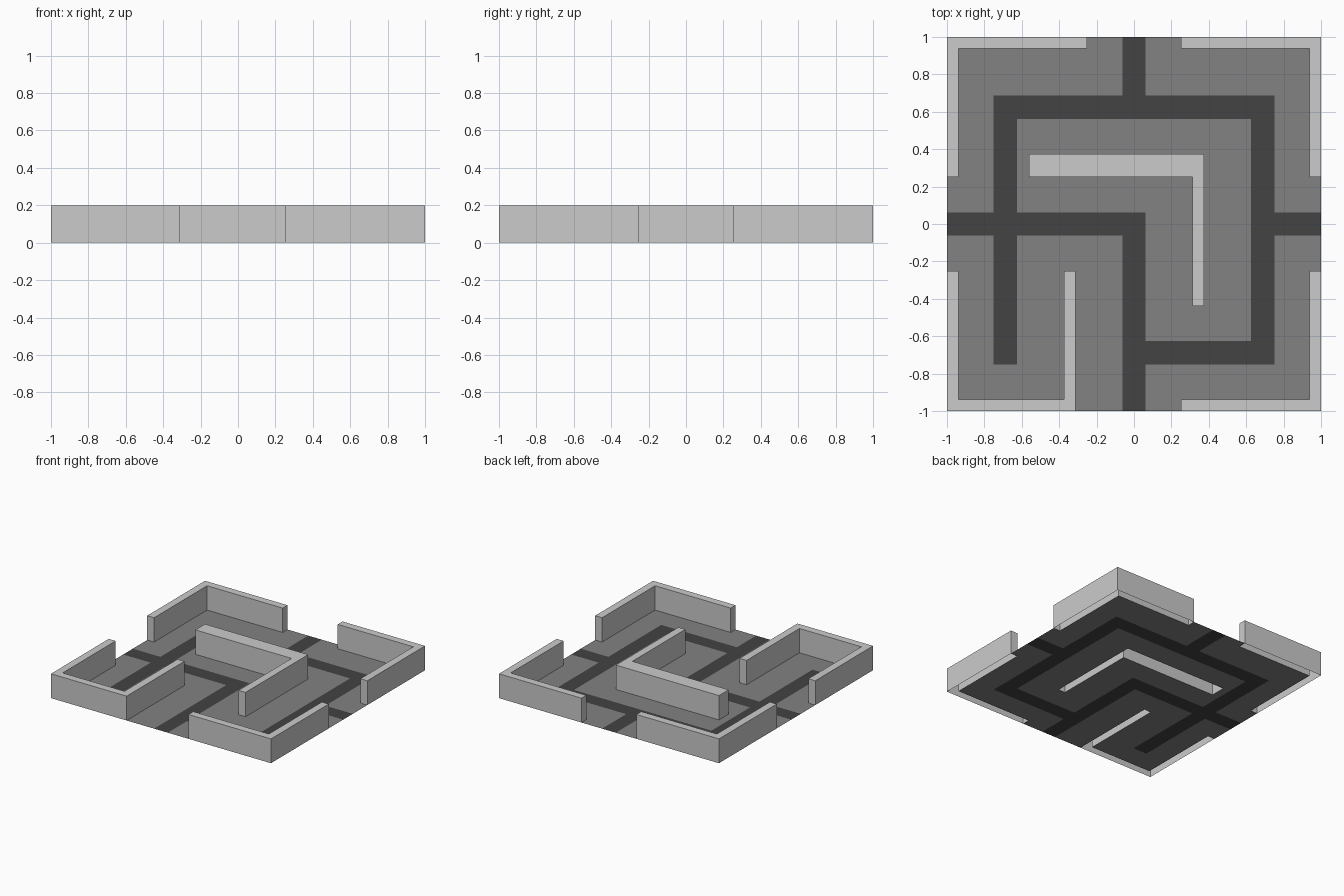
import bpy
import bmesh

if "Cube" in bpy.data.objects:
    bpy.data.objects.remove(bpy.data.objects["Cube"])

U = 1 / 16       # layout module
HEIGHT = 0.2     # wall height


def inside(x, y, rects):
    return any(a < x < b and c < y < d for a, b, c, d in rects)


def build(name, keep, rects, z=0.0, drop=0.0, material=None):
    """Flat cells cut along the rectangles' lines; drop adds skirts below the outline."""
    xs = sorted({v for r in rects for v in r[:2]})
    ys = sorted({v for r in rects for v in r[2:]})
    bm = bmesh.new()
    verts = {}

    def vert(x, y):
        if (x, y) not in verts:
            verts[x, y] = bm.verts.new((x * U, y * U, z))
        return verts[x, y]

    for a, b in zip(xs, xs[1:]):
        for c, d in zip(ys, ys[1:]):
            if keep((a + b) / 2, (c + d) / 2):
                bm.faces.new([vert(a, c), vert(b, c), vert(b, d), vert(a, d)])
    if drop:
        rim = [e for e in bm.edges if e.is_boundary]
        new = bmesh.ops.extrude_edge_only(bm, edges=rim)["geom"]
        low = [g for g in new if isinstance(g, bmesh.types.BMVert)]
        bmesh.ops.translate(bm, verts=low, vec=(0, 0, -drop))
        bmesh.ops.recalc_face_normals(bm, faces=bm.faces)
        # recalculation on an open shell can point inwards
        if any(f.normal.z < -0.5 for f in bm.faces):
            bmesh.ops.reverse_faces(bm, faces=bm.faces)
    mesh = bpy.data.meshes.new(name)
    bm.to_mesh(mesh)
    bm.free()
    if material:
        mesh.materials.append(material)
    obj = bpy.data.objects.new(name, mesh)
    bpy.context.collection.objects.link(obj)


def grey(name, v):
    mat = bpy.data.materials.new(name)
    mat.diffuse_color = (v, v, v, 1)
    mat.use_nodes = True
    mat.node_tree.nodes["Principled BSDF"].inputs["Base Color"].default_value = mat.diffuse_color
    return mat


# Rectangles are (x0, x1, y0, y1) in modules
walls = {
    "back_left_wall": [(-16, -4, 15, 16), (-16, -15, 4, 16)],
    "back_right_wall": [(4, 16, 15, 16), (15, 16, 4, 16)],
    "front_right_wall": [(4, 16, -16, -15), (15, 16, -16, -4)],
    "front_left_wall": [(-16, -5, -16, -15), (-16, -15, -16, -4), (-6, -5, -16, -4)],
    "inner_wall": [(-9, 6, 4, 6), (5, 6, -7, 6)],
}
paths = [
    (-1, 1, 9, 16), (-12, 12, 9, 11),         # back exit and cross path
    (-12, -10, -12, 11), (10, 12, -12, 11),   # side paths
    (-16, 1, -1, 1), (10, 16, -1, 1),         # left and right exits
    (-1, 1, -16, 1), (-1, 12, -12, -10),      # front exit and branch
]

# Walls: open underneath
for name, rects in walls.items():
    build(name, lambda x, y: inside(x, y, rects), rects, HEIGHT, HEIGHT)

# Paths, flush with the floor
build("path", lambda x, y: inside(x, y, paths), paths, material=grey("path_grey", 0.056))

# Floor, cut out around walls and paths
solid = [r for rects in walls.values() for r in rects] + paths
build("floor", lambda x, y: not inside(x, y, solid), solid + [(-16, 16, -16, 16)],
      material=grey("floor_grey", 0.225))
